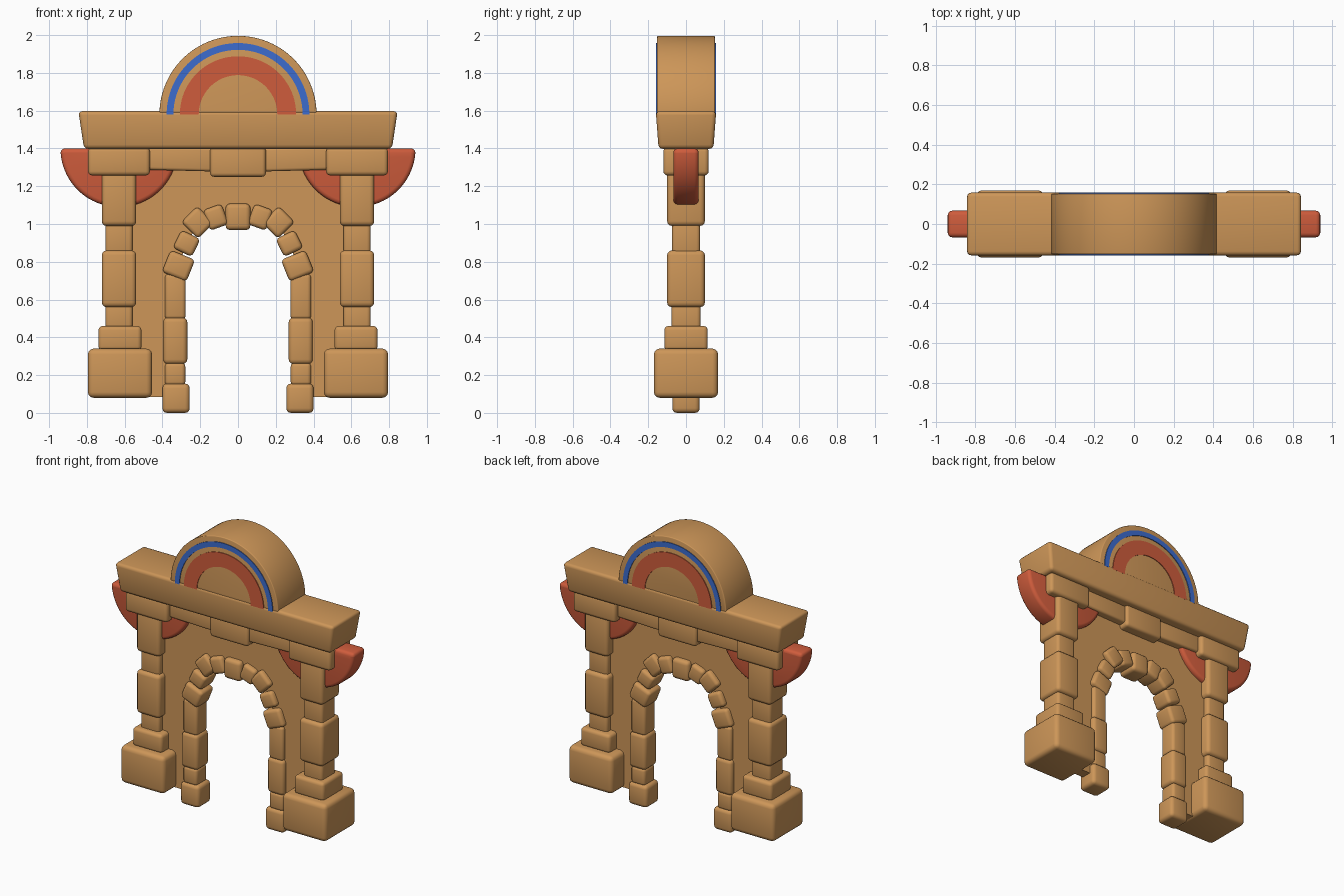
import bpy, bmesh, math
from mathutils import Matrix, Vector

if "Cube" in bpy.data.objects:
    bpy.data.objects.remove(bpy.data.objects["Cube"])


def material(name, rgb):
    m = bpy.data.materials.new(name)
    m.diffuse_color = (*rgb, 1)
    m.use_nodes = True
    m.node_tree.nodes["Principled BSDF"].inputs["Base Color"].default_value = m.diffuse_color
    return m


SAND = material("sandstone", (0.61, 0.305, 0.098))
RED = material("terracotta_red", (0.62, 0.107, 0.045))
BLUE = material("blue", (0.045, 0.15, 0.62))


def finish(bm, name, mat, bevel=0.0, segments=3):
    if bevel:
        edges = [e for e in bm.edges if e.calc_face_angle(0) > math.radians(40)]
        bmesh.ops.bevel(bm, geom=edges, offset=bevel, segments=segments,
                        profile=0.5, affect='EDGES', clamp_overlap=True)
    bmesh.ops.recalc_face_normals(bm, faces=bm.faces[:])
    me = bpy.data.meshes.new(name)
    bm.to_mesh(me)
    bm.free()
    me.materials.append(mat)
    ob = bpy.data.objects.new(name, me)
    bpy.context.collection.objects.link(ob)
    bpy.ops.object.select_all(action='DESELECT')
    ob.select_set(True)
    bpy.context.view_layer.objects.active = ob
    bpy.ops.object.shade_smooth_by_angle(angle=math.radians(40))
    return ob


def block(name, x, z, w, h, depth, bevel=0.025, angle=0.0, flare=(0, 0)):
    """Rounded stone centred at (x, 0, z), turned about y; flare narrows the bottom."""
    bm = bmesh.new()
    bmesh.ops.create_cube(bm, size=1)
    for v in bm.verts:
        low = v.co.z < 0
        sx = w - (2 * flare[0] if low else 0)
        sy = depth - (2 * flare[1] if low else 0)
        v.co = Vector((v.co.x * sx, v.co.y * sy, v.co.z * h))
    ob = finish(bm, name, SAND, bevel)
    ob.data.transform(Matrix.Translation((x, 0, z)) @ Matrix.Rotation(angle, 4, 'Y'))
    return ob


def prism(name, pts, y0, y1, mat, bevel=0.0):
    """Extrude an (x, z) outline between two y planes."""
    bm = bmesh.new()
    f = bm.faces.new([bm.verts.new((x, y0, z)) for x, z in pts])
    out = bmesh.ops.extrude_face_region(bm, geom=[f])
    moved = [g for g in out['geom'] if isinstance(g, bmesh.types.BMVert)]
    bmesh.ops.translate(bm, verts=moved, vec=(0, y1 - y0, 0))
    return finish(bm, name, mat, bevel)


def arc(cx, cz, r, a0, a1, n=40):
    return [(cx + r * math.cos(math.radians(a0 + (a1 - a0) * i / n)),
             cz + r * math.sin(math.radians(a0 + (a1 - a0) * i / n))) for i in range(n + 1)]


# Wall with arched doorway
right = [(0.33, 0.085), (0.33, 0.7), (0.31, 0.79), (0.27, 0.9), (0.21, 1.0), (0.12, 1.035)]
outline = [(-0.62, 0.085), (-0.62, 1.42), (0.62, 1.42), (0.62, 0.085)]
prism("wall", outline + right + [(-x, z) for x, z in reversed(right)], -0.035, 0.035, SAND)

# Lintel and the blocks under it
block("lintel", 0, 1.498, 1.69, 0.2, 0.32, 0.022, flare=(0.03, 0.015))
block("lintel_centre_block", 0, 1.33, 0.295, 0.16, 0.21, 0.02)

# Half-round pediment with painted rings on both faces
CZ = 1.58
prism("pediment", arc(0, CZ, 0.416, 0, 180, 56), -0.153, 0.153, SAND, 0.006)
for side, s in (("front", -1), ("back", 1)):
    for nm, ro, ri, mat in (("blue_ring", 0.378, 0.342, BLUE), ("red_ring", 0.308, 0.208, RED)):
        prism(f"{side}_{nm}", arc(0, CZ, ro, 0, 180) + arc(0, CZ, ri, 180, 0),
              s * 0.15, s * 0.158, mat)

# Column stones: name, centre x, bottom, top, width, depth, bevel
COLUMN = [
    ("plinth", 0.625, 0.08, 0.34, 0.34, 0.34, 0.03),
    ("column_base", 0.625, 0.33, 0.46, 0.228, 0.23, 0.022),
    ("lower_neck", 0.63, 0.43, 0.59, 0.145, 0.155, 0.02),
    ("lower_drum", 0.63, 0.56, 0.86, 0.182, 0.2, 0.025),
    ("upper_neck", 0.63, 0.83, 1.02, 0.145, 0.15, 0.02),
    ("upper_drum", 0.63, 0.99, 1.29, 0.182, 0.2, 0.025),
    ("capital", 0.63, 1.257, 1.405, 0.328, 0.24, 0.022),
]
# Doorway jamb stones
JAMB = [
    ("jamb_foot", 0.328, 0.0, 0.155, 0.145, 0.145, 0.025),
    ("jamb_small_stone", 0.333, 0.145, 0.265, 0.108, 0.12, 0.02),
    ("jamb_lower_stone", 0.332, 0.258, 0.505, 0.127, 0.135, 0.025),
    ("jamb_upper_stone", 0.332, 0.495, 0.735, 0.11, 0.12, 0.02),
]
# Arch stones: x, z, radial angle, radial size, tangential size
ARCH = [(0.315, 0.778, 22, 0.14, 0.125), (0.272, 0.897, 26, 0.112, 0.105),
        (0.214, 1.008, 45, 0.125, 0.12), (0.118, 1.036, 70, 0.115, 0.105)]

for side, s in (("left", -1), ("right", 1)):
    for nm, x, z0, z1, w, d, b in COLUMN + JAMB:
        block(f"{side}_{nm}", s * x, (z0 + z1) / 2, w, z1 - z0, d, b)
    for i, (x, z, a, r, t) in enumerate(ARCH):
        block(f"{side}_arch_stone_{i + 1}", s * x, z, r, t, 0.14, 0.022, -s * math.radians(a))
    block(f"{side}_frieze", s * 0.3, 1.345, 0.38, 0.125, 0.17, 0.015, s * math.radians(-1.5))
    # Red half disc behind the capital
    prism(f"{side}_half_disc", arc(s * 0.63, 1.4, 0.31, 180, 360), -0.067, 0.067, RED, 0.028)

# Keystone
block("keystone", 0, 1.038, 0.132, 0.14, 0.145, 0.025)
